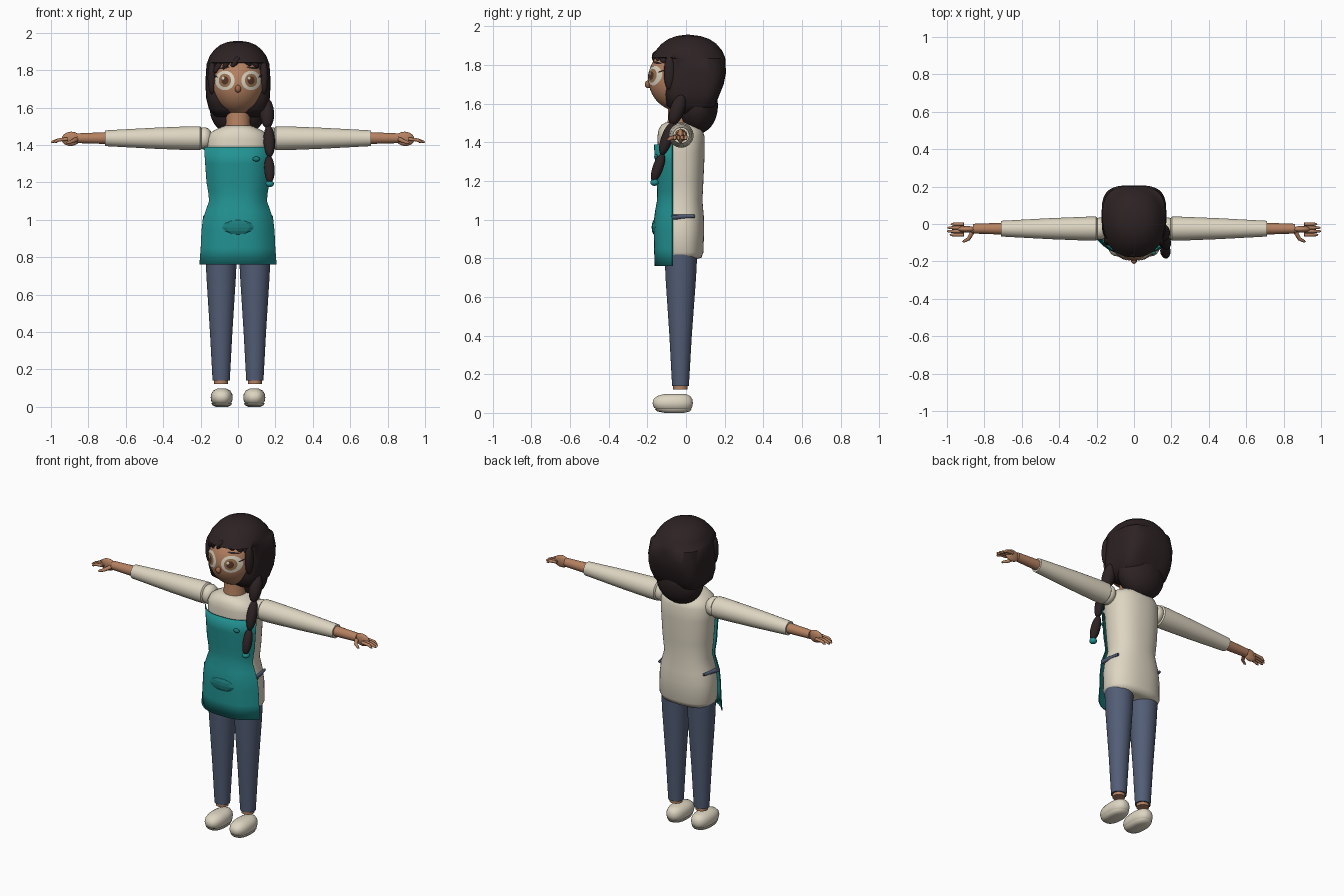
import bpy, bmesh, math
from mathutils import Vector, Matrix

if "Cube" in bpy.data.objects:
    bpy.data.objects.remove(bpy.data.objects["Cube"], do_unlink=True)


def material(name, r, g, b):
    m = bpy.data.materials.new(name)
    m.use_nodes = True
    m.diffuse_color = (r, g, b, 1)
    bsdf = next(n for n in m.node_tree.nodes if n.type == 'BSDF_PRINCIPLED')
    bsdf.inputs["Base Color"].default_value = (r, g, b, 1)
    bsdf.inputs["Roughness"].default_value = 0.7
    return m


HAIR = material("dark hair", 0.026, 0.016, 0.017)
SKIN = material("warm skin", 0.46, 0.22, 0.12)
BLUSH = material("nose skin", 0.36, 0.14, 0.075)
CREAM = material("cream cloth", 0.73, 0.67, 0.54)
TEAL = material("teal apron", 0.016, 0.29, 0.29)
DEEP = material("deep teal", 0.012, 0.2, 0.2)
BLUE = material("slate blue", 0.085, 0.11, 0.18)
IRIS = material("light brown", 0.32, 0.17, 0.085)
BROWN = material("dark brown", 0.09, 0.035, 0.02)


def finish(name, bm, mat, angle=45):
    bmesh.ops.recalc_face_normals(bm, faces=bm.faces)
    me = bpy.data.meshes.new(name)
    bm.to_mesh(me)
    bm.free()
    me.materials.append(mat)
    ob = bpy.data.objects.new(name, me)
    bpy.context.collection.objects.link(ob)
    bpy.ops.object.select_all(action='DESELECT')
    ob.select_set(True)
    bpy.context.view_layer.objects.active = ob
    if angle:
        bpy.ops.object.shade_smooth_by_angle(angle=math.radians(angle))
    return ob


def skin_rings(name, rings, mat, angle=45):
    """Join equal rings of points with quads and cap both ends."""
    bm = bmesh.new()
    vs = [[bm.verts.new(p) for p in ring] for ring in rings]
    n = len(vs[0])
    for a, b in zip(vs, vs[1:]):
        for i in range(n):
            j = (i + 1) % n
            bm.faces.new((a[i], a[j], b[j], b[i]))
    bm.faces.new(vs[0])
    bm.faces.new(vs[-1])
    return finish(name, bm, mat, angle)


def loft(name, rows, mat, cx=0, power=2.0, n=40, angle=45):
    """Rows are (z, half width, front y, back y[, power])."""
    rings = []
    for z, hw, yf, yb, *p in rows:
        e = 2 / (p[0] if p else power)
        ring = []
        for k in range(n):
            c, s = math.cos(math.tau * k / n), math.sin(math.tau * k / n)
            x = cx + hw * math.copysign(abs(c) ** e, c)
            y = (yf + yb) / 2 + (yb - yf) / 2 * math.copysign(abs(s) ** e, s)
            ring.append((x, y, z))
        rings.append(ring)
    return skin_rings(name, rings, mat, angle)


def tube(name, pts, mat, n=20):
    """Points are (x, y, z, radius)."""
    rings = []
    for i, p in enumerate(pts):
        d = Vector(pts[min(i + 1, len(pts) - 1)][:3]) - Vector(pts[max(i - 1, 0)][:3])
        q = d.to_track_quat('Z', 'Y')
        rings.append([Vector(p[:3]) + q @ Vector((p[3] * math.cos(math.tau * k / n),
                      p[3] * math.sin(math.tau * k / n), 0)) for k in range(n)])
    return skin_rings(name, rings, mat)


def blob(name, loc, radii, mat, axis=(0, 0, 1), seg=20, angle=45):
    """Ellipsoid whose long z axis points along the given direction."""
    bm = bmesh.new()
    rot = Vector(axis).to_track_quat('Z', 'Y').to_matrix().to_4x4()
    m = Matrix.Translation(loc) @ rot @ Matrix.Diagonal((*radii, 1))
    bmesh.ops.create_uvsphere(bm, u_segments=seg, v_segments=max(6, seg * 2 // 3), radius=1, matrix=m)
    return finish(name, bm, mat, angle)


# Head
HEAD, HEAD_R = Vector((0, -0.03, 1.73)), Vector((0.145, 0.165, 0.17))


def face_y(x, z, grow=1.0):
    t = 1 - (x / HEAD_R.x / grow) ** 2 - ((z - HEAD.z) / HEAD_R.z / grow) ** 2
    return HEAD.y - HEAD_R.y * grow * math.sqrt(max(t, 0))


def face_patch(name, cx, cz, rx, rz, mat, grow, tilt=0.0):
    """Thin oval laid on the curve of the face."""
    bm = bmesh.new()
    rows = []
    for f in (0.02, 0.35, 0.7, 1):
        row = []
        for k in range(28):
            u, v = f * rx * math.cos(math.tau * k / 28), f * rz * math.sin(math.tau * k / 28)
            x = cx + u * math.cos(tilt) - v * math.sin(tilt)
            z = cz + u * math.sin(tilt) + v * math.cos(tilt)
            row.append(bm.verts.new((x, face_y(x, z, grow), z)))
        rows.append(row)
    for a, b in zip(rows, rows[1:]):
        for i in range(28):
            bm.faces.new((a[i - 1], a[i], b[i], b[i - 1]))
    bm.faces.new(rows[0])
    return finish(name, bm, mat)


blob("face", HEAD, HEAD_R, SKIN, seg=40)
blob("nose", (0, -0.197, 1.70), (0.016, 0.016, 0.02), BLUSH)
for s, side in ((1, "left"), (-1, "right")):
    face_patch(side + "_eye_white", s * 0.07, 1.745, 0.052, 0.052, CREAM, 1.02)
    face_patch(side + "_iris", s * 0.07, 1.745, 0.033, 0.036, IRIS, 1.03)
    face_patch(side + "_pupil", s * 0.07, 1.745, 0.019, 0.022, BROWN, 1.04)
    face_patch(side + "_eye_glint", s * 0.07 - 0.01, 1.757, 0.007, 0.008, CREAM, 1.05)
    face_patch(side + "_lash", s * 0.119, 1.768, 0.013, 0.004, HAIR, 1.04, s * 0.5)
    face_patch(side + "_brow", s * 0.075, 1.812, 0.03, 0.005, HAIR, 1.03, -s * 0.15)
loft("neck", [(1.44, 0.075, -0.105, 0.045), (1.5, 0.066, -0.095, 0.035), (1.62, 0.062, -0.09, 0.03)], SKIN)

# Hair: dome that steps back around the face, low bun, fringe and braid
loft("hair_dome", [
    (1.55, 0.12, -0.05, 0.12, 2.5), (1.59, 0.155, -0.10, 0.15, 4), (1.65, 0.17, -0.112, 0.175, 4),
    (1.70, 0.173, -0.115, 0.195, 3.6), (1.76, 0.173, -0.115, 0.207, 3.3), (1.835, 0.168, -0.12, 0.203, 2.8),
    (1.84, 0.165, -0.178, 0.202, 2.3), (1.875, 0.152, -0.157, 0.187, 2.2), (1.91, 0.126, -0.127, 0.157),
    (1.935, 0.095, -0.09, 0.12), (1.95, 0.058, -0.05, 0.075), (1.957, 0.01, 0, 0.02)], HAIR, n=48, angle=60)
blob("low_bun", (0, 0.06, 1.59), (0.15, 0.105, 0.145), HAIR, seg=32)
for s, side in ((1, "left"), (-1, "right")):
    blob(side + "_temple_lock", (s * 0.138, -0.085, 1.76), (0.024, 0.03, 0.09), HAIR)
for i, (x, z, dx, size) in enumerate([(-0.105, 1.82, -0.6, 0.042), (-0.06, 1.837, -0.5, 0.04),
                                      (-0.015, 1.842, -0.7, 0.036), (0.045, 1.848, 0.9, 0.036),
                                      (0.085, 1.838, 0.9, 0.034), (0.12, 1.825, 0.7, 0.034)]):
    blob("fringe_lock_%d" % (i + 1), (x, face_y(x, z) - 0.002, z), (0.022, 0.017, size), HAIR, (dx, 0, -1))
for i, x in enumerate((0.095, 0.12)):
    blob("hair_clip_%d" % (i + 1), (x, face_y(x, 1.84) - 0.018, 1.838), (0.009, 0.006, 0.014), BLUSH, (1, 0.6, 0))
braid = [((0.155, -0.045, 1.57), 0.038, 0.085), ((0.167, -0.098, 1.42), 0.031, 0.09),
         ((0.168, -0.145, 1.27), 0.028, 0.078)]
for i, (loc, r, half) in enumerate(braid):
    blob("braid_segment_%d" % (i + 1), loc, (r, r, half), HAIR, (0.04, -0.35, -1))
blob("braid_tie", (0.17, -0.163, 1.193), (0.022, 0.022, 0.018), TEAL)

# Tunic
loft("tunic", [
    (0.795, 0.13, -0.10, 0.05), (0.803, 0.165, -0.125, 0.08), (0.83, 0.18, -0.14, 0.09),
    (0.95, 0.178, -0.145, 0.094), (1.02, 0.168, -0.143, 0.092), (1.10, 0.145, -0.132, 0.085),
    (1.2, 0.156, -0.135, 0.09), (1.35, 0.165, -0.145, 0.097), (1.43, 0.168, -0.148, 0.096),
    (1.465, 0.15, -0.142, 0.085), (1.49, 0.105, -0.128, 0.06), (1.503, 0.07, -0.105, 0.04)],
    CREAM, power=2.3, angle=60)

# Apron: curved sheet over the front half
bm = bmesh.new()
rows = []
for z, hw, yf in [(0.76, 0.204, -0.16), (0.85, 0.197, -0.162), (0.94, 0.193, -0.164), (1.0, 0.186, -0.163),
                  (1.05, 0.17, -0.156), (1.1, 0.152, -0.147), (1.15, 0.157, -0.146), (1.2, 0.166, -0.15),
                  (1.3, 0.173, -0.158), (1.39, 0.179, -0.163)]:
    ts = [math.sin(math.pi * (k / 28 - 0.5)) for k in range(29)]
    rows.append([bm.verts.new((hw * t, -0.07 + (yf + 0.07) * (1 - abs(t) ** 3), z)) for t in ts])
for a, b in zip(rows, rows[1:]):
    for i in range(28):
        bm.faces.new((a[i], a[i + 1], b[i + 1], b[i]))
apron = finish("apron", bm, TEAL)
shell = apron.modifiers.new("thickness", 'SOLIDIFY')
shell.thickness, shell.offset = 0.006, 0
blob("apron_pocket", (0, -0.16, 0.96), (0.085, 0.018, 0.042), DEEP, seg=8, angle=0)
blob("chest_pin", (0.098, -0.155, 1.325), (0.02, 0.01, 0.013), DEEP, seg=12)

for s, side in ((1, "left"), (-1, "right")):
    # Waist tie running back from the apron edge
    tube(side + "_waist_tie", [(s * 0.176, -0.075, 1.012, 0.013), (s * 0.166, -0.02, 1.016, 0.012),
                               (s * 0.156, 0.045, 1.018, 0.008)], BLUE, 8)
    # Sleeve, wrist and hand
    blob(side + "_shoulder", (s * 0.18, -0.025, 1.435), (0.06, 0.06, 0.045), CREAM, (1, 0, 0))
    tube(side + "_sleeve", [(s * x, -0.025, 1.436, r) for x, r in
                            ((0.195, 0.055), (0.203, 0.064), (0.25, 0.064), (0.45, 0.056), (0.71, 0.042))], CREAM, 32)
    tube(side + "_wrist", [(s * 0.69, -0.025, 1.437, 0.032), (s * 0.86, -0.025, 1.436, 0.026)], SKIN)
    blob(side + "_palm", (s * 0.893, -0.028, 1.433), (0.017, 0.038, 0.05), SKIN, (s, 0, -0.08))
    for i in range(4):
        y, tip = -0.058 + 0.019 * i, (0.985, 1.0, 0.997, 0.98)[i]
        tube("%s_finger_%d" % (side, i + 1), [(s * 0.91, y, 1.432, 0.009), (s * 0.96, y, 1.427, 0.009),
             (s * (tip - 0.008), y, 1.417, 0.007), (s * tip, y, 1.414, 0.002)], SKIN, 10)
    tube(side + "_thumb", [(s * 0.865, -0.045, 1.43, 0.012), (s * 0.885, -0.08, 1.42, 0.01),
                           (s * 0.91, -0.093, 1.412, 0.007), (s * 0.918, -0.095, 1.41, 0.002)], SKIN, 10)

    # Trouser leg, ankle and shoe
    loft(side + "_trouser_leg", [(0.14, 0.046, -0.072, 0.015), (0.4, 0.06, -0.086, 0.03),
                                 (0.7, 0.079, -0.106, 0.052), (0.86, 0.086, -0.112, 0.06)], BLUE, s * 0.09)
    loft(side + "_ankle", [(0.122, 0.037, -0.066, 0.008), (0.16, 0.037, -0.066, 0.008)], SKIN, s * 0.09, n=24)
    loft(side + "_shoe", [(0.018, 0.045, -0.15, 0.02), (0.026, 0.055, -0.165, 0.031), (0.05, 0.059, -0.173, 0.036),
                          (0.07, 0.056, -0.168, 0.033), (0.087, 0.045, -0.15, 0.022), (0.097, 0.025, -0.115, 0),
                          (0.099, 0.005, -0.08, -0.05)], CREAM, s * 0.087, 2.4, angle=60)
    loft(side + "_sole", [(0, 0.032, -0.11, -0.01), (0.008, 0.05, -0.15, 0.02), (0.02, 0.055, -0.162, 0.028)],
         CREAM, s * 0.087, 2.4)
